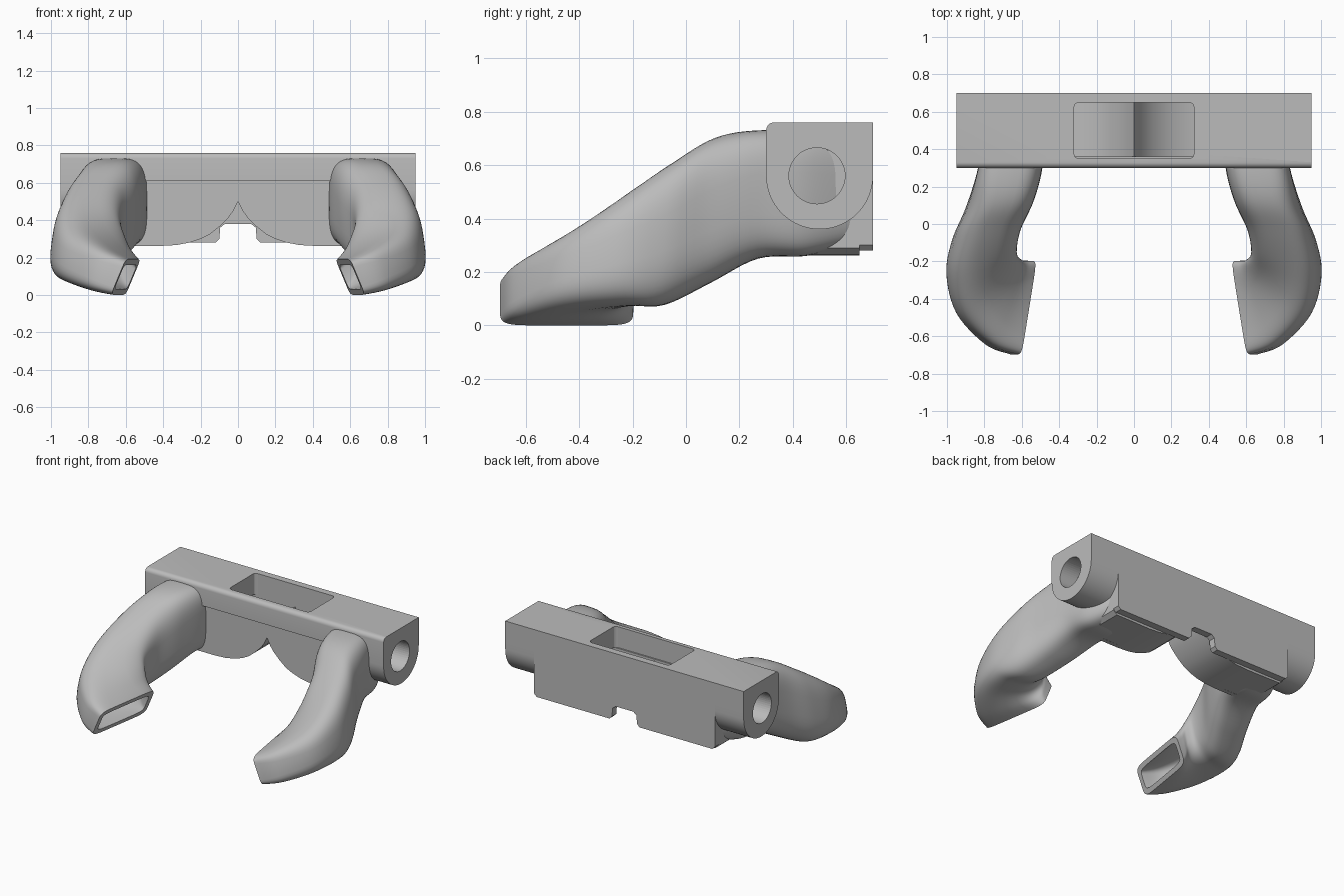
import bpy, bmesh, math
from mathutils import Vector

if "Cube" in bpy.data.objects:
    bpy.data.objects.remove(bpy.data.objects["Cube"], do_unlink=True)

grey = bpy.data.materials.new("plain_grey")
grey.use_nodes = True
COLOUR = (0.5, 0.5, 0.5, 1)
grey.diffuse_color = COLOUR
grey.node_tree.nodes["Principled BSDF"].inputs["Base Color"].default_value = COLOUR


def make(name, bm):
    bmesh.ops.recalc_face_normals(bm, faces=bm.faces)
    mesh = bpy.data.meshes.new(name)
    bm.to_mesh(mesh)
    bm.free()
    obj = bpy.data.objects.new(name, mesh)
    bpy.context.collection.objects.link(obj)
    mesh.materials.append(grey)
    return obj


def prism(name, profile, axis, start, end):
    """Extrude a closed profile along x (profile is y,z) or y (profile is x,z)."""
    bm = bmesh.new()
    place = (lambda a, b, d: (d, a, b)) if axis == "x" else (lambda a, b, d: (a, d, b))
    rings = [[bm.verts.new(place(a, b, d)) for a, b in profile] for d in (start, end)]
    bm.faces.new(rings[0])
    bm.faces.new(rings[1])
    bridge(bm, *rings)
    return make(name, bm)


def bridge(bm, r1, r2):
    n = len(r1)
    for i in range(n):
        bm.faces.new((r1[i], r1[(i + 1) % n], r2[(i + 1) % n], r2[i]))


def both_sides(half):
    return half + [(-x, z) for x, z in reversed(half) if x > 0]


def arc(cx, cy, r, a0, a1, n):
    angles = [math.radians(a0 + (a1 - a0) * i / n) for i in range(n + 1)]
    return [(cx + r * math.cos(a), cy + r * math.sin(a)) for a in angles]


def cut(obj, cutter):
    m = obj.modifiers.new("cut", "BOOLEAN")
    m.operation, m.solver, m.object = "DIFFERENCE", "EXACT", cutter
    cutter.hide_render = True
    cutter.hide_set(True)


def mirror(obj):
    obj.modifiers.new("other_side", "MIRROR")


def smooth(obj, angle=35):
    bpy.ops.object.select_all(action="DESELECT")
    obj.select_set(True)
    bpy.context.view_layer.objects.active = obj
    bpy.ops.object.shade_smooth_by_angle(angle=math.radians(angle))


# Cutters for the intake opening and the blind end holes
intake = prism("intake_cutter", both_sides([(0, 0.55), (0.32, 0.55), (0.32, 0.85), (0, 0.85)]),
               "y", 0.35, 0.65)
round_off = intake.modifiers.new("round_edges", "BEVEL")
round_off.width, round_off.segments = 0.025, 4
hole = prism("lug_hole_cutter", arc(0.49, 0.56, 0.105, 0, 352.5, 47), "x", 0.75, 1.0)
mirror(hole)

# Top bar with a rounded front edge
bar = prism("top_bar", [(0.70, 0.61), (0.70, 0.76)] + arc(0.33, 0.73, 0.03, 90, 180, 6)
            + [(0.30, 0.61)], "x", -0.95, 0.95)
cut(bar, intake)
cut(bar, hole)
smooth(bar)

# Back plate with a notch in its lower edge
plate = prism("back_plate", both_sides([
    (0, 0.38), (0.07, 0.38), (0.095, 0.36), (0.1, 0.30), (0.12, 0.28),
    (0.70, 0.28), (0.72, 0.30), (0.72, 0.61)]), "y", 0.65, 0.70)

# Twin duct: curved floors meeting at a centre ridge, closed by a front wall
UNDERSIDE = [(0.0, 0.50), (0.025, 0.45), (0.05, 0.415), (0.1, 0.365), (0.15, 0.325),
             (0.2, 0.3), (0.26, 0.28), (0.33, 0.267), (0.42, 0.262)]
FLOOR = [(0.47, 0.31), (0.32, 0.33), (0.2, 0.37), (0.1, 0.44), (0.04, 0.52), (0.0, 0.60)]
floor = prism("duct_floor", UNDERSIDE + [(0.69, 0.265), (0.72, 0.29), (0.72, 0.61), (0.47, 0.61)]
              + FLOOR, "y", 0.36, 0.65)
mirror(floor)
smooth(floor)
wall = prism("duct_front_wall", both_sides(UNDERSIDE + [(0.6, 0.262), (0.6, 0.61)]),
             "y", 0.33, 0.36)
smooth(wall)

# Round end lugs with a blind hole
lug = prism("end_lug", [(0.70, 0.61), (0.30, 0.61)] + arc(0.5, 0.56, 0.2, 180, 360, 32),
            "x", 0.70, 0.95)
cut(lug, hole)
mirror(lug)
smooth(lug)

# Hollow arms: each section is centre, half-width vector, half-height vector, squareness
SECTIONS = [
    ((0.60, 0.60, 0.49), (0.12, 0.02, 0), (0, 0, 0.19), 4),
    ((0.64, 0.45, 0.49), (0.16, 0, 0), (0, 0, 0.23), 4),
    ((0.668, 0.27, 0.49), (0.173, 0, 0), (0, 0, 0.24), 3.6),
    ((0.72, 0.10, 0.43), (0.175, -0.01, 0), (-0.02, 0.01, 0.272), 3.2),
    ((0.79, -0.06, 0.345), (0.175, -0.02, 0), (-0.03, 0.02, 0.268), 3),
    ((0.815, -0.21, 0.28), (0.18, -0.06, 0), (-0.03, 0, 0.207), 3),
    ((0.775, -0.335, 0.21), (0.165, -0.145, 0), (-0.03, 0, 0.155), 3.2),
    ((0.685, -0.42, 0.14), (0.095, -0.225, 0), (-0.035, 0, 0.12), 4.5),
    ((0.60, -0.447, 0.096), (0.04, -0.25, 0), (-0.04, 0, 0.096), 7),
]
SECTIONS = [tuple(Vector(p) for p in s[:3]) + (s[3],) for s in SECTIONS]


def blend(t):
    """Smooth section at parameter t along the arm."""
    i = min(int(t), len(SECTIONS) - 2)
    f = t - i
    a, b, c, d = (SECTIONS[max(0, min(len(SECTIONS) - 1, i + k))] for k in (-1, 0, 1, 2))
    return [q + 0.5 * f * ((r - p) + f * ((2 * p - 5 * q + 4 * r - s) + f * (3 * (q - r) + s - p)))
            for p, q, r, s in zip(a, b, c, d)]


def ring(bm, t, wide=1, high=1, count=48):
    centre, u, v, power = blend(t)
    verts = []
    for i in range(count):
        a = 2 * math.pi * i / count
        c, s = math.cos(a), math.sin(a)
        cu = math.copysign(abs(c) ** (2 / power), c) * wide
        sv = math.copysign(abs(s) ** (2 / power), s) * high
        verts.append(bm.verts.new(centre + u * cu + v * sv))
    return verts


bm = bmesh.new()
last, steps = len(SECTIONS) - 1, 6
rings = [ring(bm, i / steps) for i in range(last * steps + 1)]
rings += [ring(bm, last - i / steps, 0.86, 0.68) for i in range(2 * steps + 1)]
for r1, r2 in zip(rings, rings[1:]):
    bridge(bm, r1, r2)
bm.faces.new(rings[0])
bm.faces.new(rings[-1])
arm = make("curved_arm", bm)
mirror(arm)
smooth(arm, 40)
